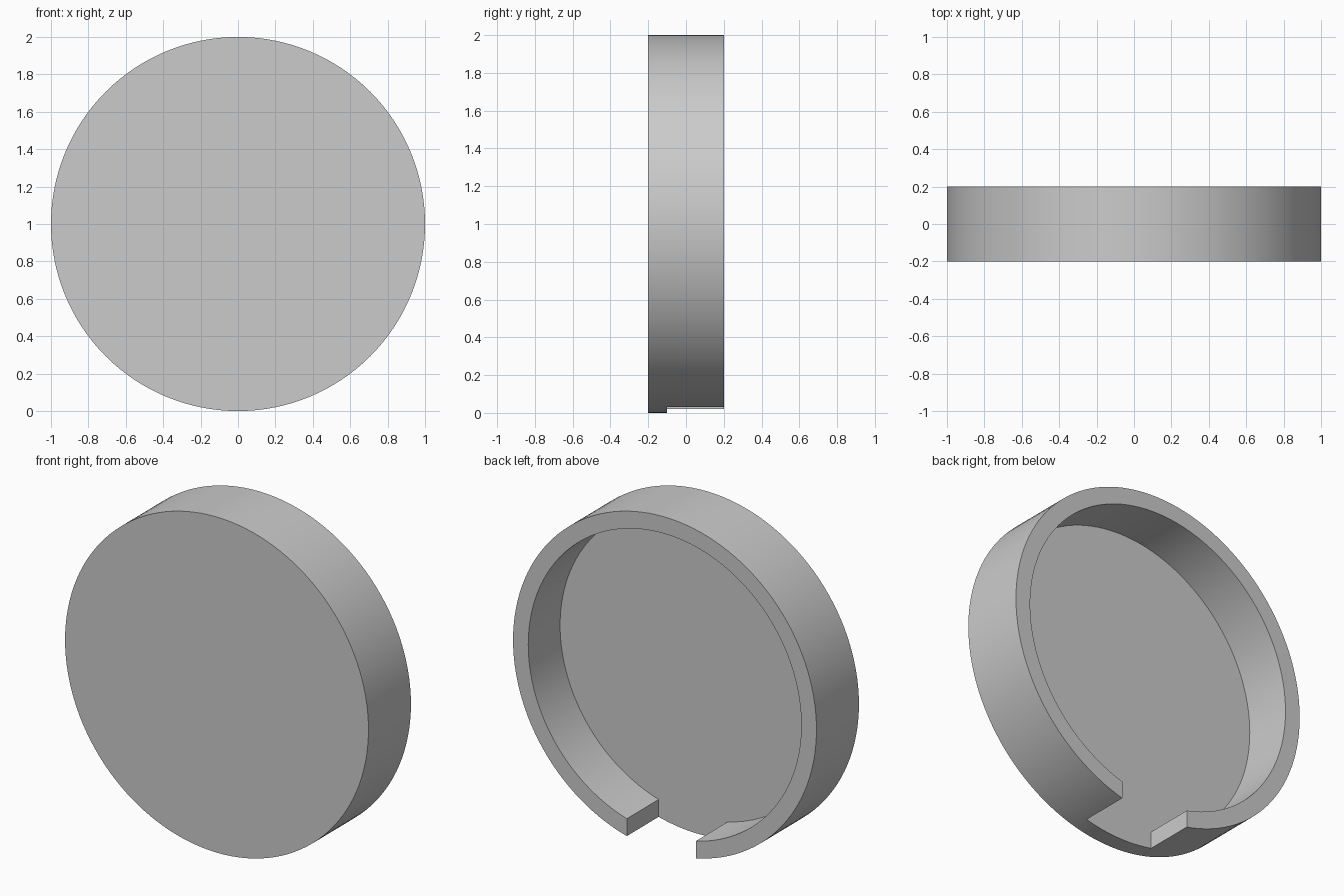
import bpy
import math

cube = bpy.data.objects.get("Cube")
if cube:
    bpy.data.objects.remove(cube, do_unlink=True)

RADIUS, WALL = 1.0, 0.1
FRONT, FLOOR, BACK = -0.2, -0.1, 0.2
SEGMENTS = 128

grey = bpy.data.materials.new("plain grey")
grey.use_nodes = True
colour = (0.6, 0.6, 0.6, 1)
grey.diffuse_color = colour
grey.node_tree.nodes["Principled BSDF"].inputs["Base Color"].default_value = colour


def disc(name, radius, y0, y1):
    """Round slab standing upright, from y0 to y1."""
    bpy.ops.mesh.primitive_cylinder_add(
        vertices=SEGMENTS, radius=radius, depth=y1 - y0,
        location=(0, (y0 + y1) / 2, RADIUS), rotation=(math.pi / 2, 0, 0))
    ob = bpy.context.object
    ob.name = name
    ob.data.materials.append(grey)
    return ob


def block(name, low, high):
    """Box between two opposite corners."""
    bpy.ops.mesh.primitive_cube_add(
        size=1, location=[(a + b) / 2 for a, b in zip(low, high)])
    ob = bpy.context.object
    ob.name = name
    ob.scale = [b - a for a, b in zip(low, high)]
    ob.data.materials.append(grey)
    return ob


def cut(target, cutter):
    """Subtract the cutter, then discard it."""
    cutter.hide_render = True
    mod = target.modifiers.new("cut", 'BOOLEAN')
    mod.operation = 'DIFFERENCE'
    mod.solver = 'EXACT'
    mod.object = cutter
    bpy.context.view_layer.objects.active = target
    bpy.ops.object.modifier_apply(modifier=mod.name)
    bpy.data.objects.remove(cutter, do_unlink=True)


# Round cap with a hollow back
cap = disc("round_cap", RADIUS, FRONT, BACK)
cut(cap, disc("hollow_cutter", RADIUS - WALL, FLOOR, BACK + 0.2))

# Gap through the rim at the bottom, slightly off centre
cut(cap, block("gap_cutter", (-0.205, FLOOR, -0.2), (0.25, BACK + 0.2, 0.4)))

# Smooth walls, crisp edges
bpy.ops.object.select_all(action='DESELECT')
cap.select_set(True)
bpy.context.view_layer.objects.active = cap
bpy.ops.object.shade_smooth_by_angle(angle=math.radians(30))
